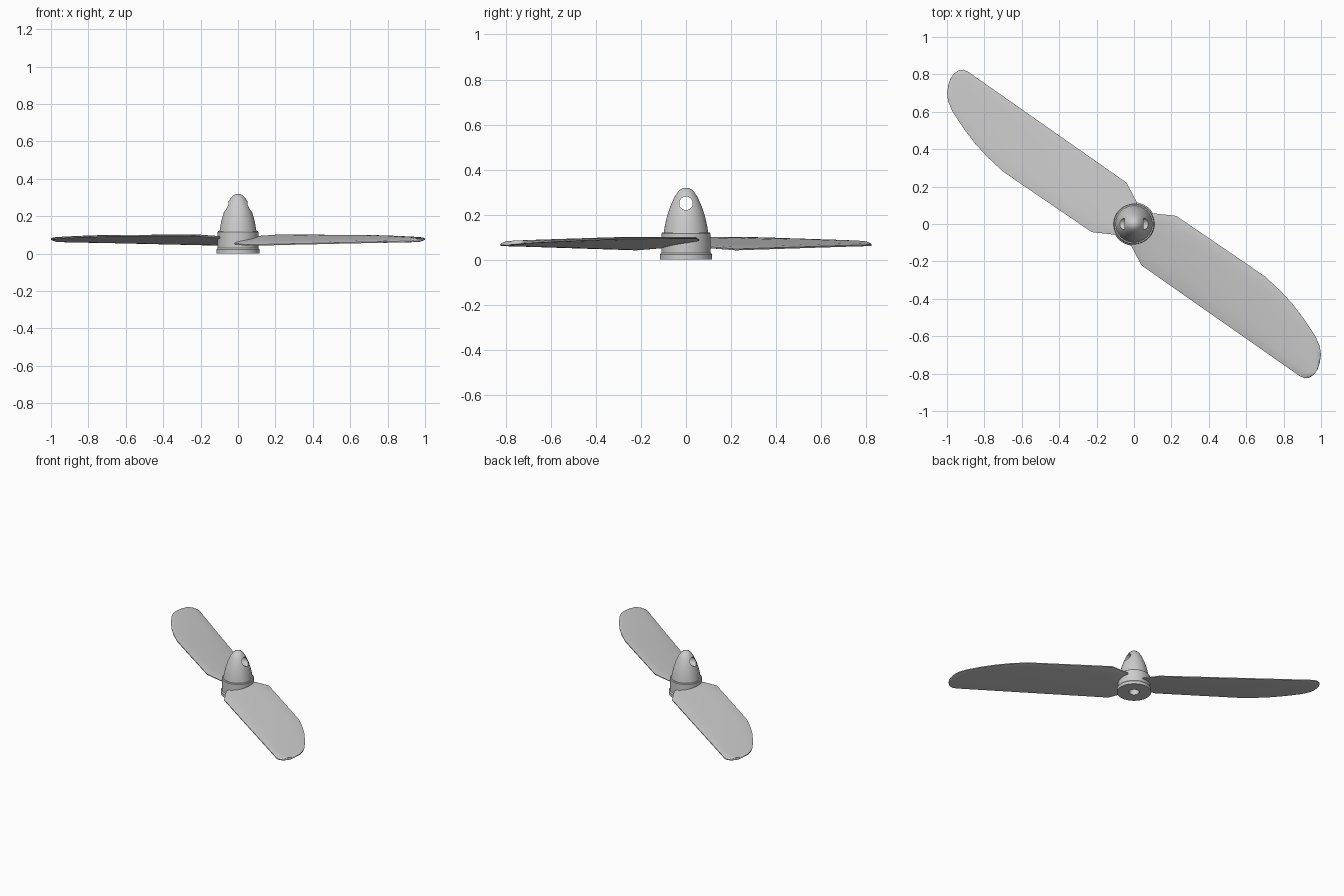
import bpy, bmesh, math
from mathutils import Vector

if "Cube" in bpy.data.objects:
    bpy.data.objects.remove(bpy.data.objects["Cube"])


def finish(bm, name, angle=30):
    bmesh.ops.remove_doubles(bm, verts=bm.verts, dist=1e-5)
    bmesh.ops.recalc_face_normals(bm, faces=bm.faces)
    me = bpy.data.meshes.new(name)
    bm.to_mesh(me)
    bm.free()
    ob = bpy.data.objects.new(name, me)
    bpy.context.collection.objects.link(ob)
    smooth(ob, angle)
    return ob


def smooth(ob, angle=30):
    bpy.ops.object.select_all(action='DESELECT')
    ob.select_set(True)
    bpy.context.view_layer.objects.active = ob
    bpy.ops.object.shade_smooth_by_angle(angle=math.radians(angle))


def lathe(name, profile, steps=64):
    bm = bmesh.new()
    vs = [bm.verts.new((r, 0, z)) for r, z in profile]
    es = [bm.edges.new(p) for p in zip(vs, vs[1:])]
    bmesh.ops.spin(bm, geom=vs + es, cent=(0, 0, 0), axis=(0, 0, 1),
                   angle=math.tau, steps=steps)
    return finish(bm, name)


# Hub with base flange and blind shaft bore
lathe("hub", [(0, .09), (.035, .09), (.035, 0), (.116, 0), (.116, .022),
              (.109, .03), (.109, .115), (.105, .12), (0, .12)])

# Bullet-shaped spinner
spinner = lathe("spinner", [(0, .118), (.099, .118), (.093, .155), (.085, .19),
                            (.075, .222), (.064, .25), (.052, .276), (.038, .298),
                            (.024, .312), (.011, .318), (0, .319)])

# Cross hole through the spinner
bpy.ops.mesh.primitive_cylinder_add(vertices=40, radius=.03, depth=.4,
                                    location=(0, 0, .25), rotation=(0, math.pi / 2, 0))
cutter = bpy.context.object
cutter.name = "cross_hole_cutter"
cutter.hide_render = True
mod = spinner.modifiers.new("cross_hole", 'BOOLEAN')
mod.operation, mod.solver, mod.object = 'DIFFERENCE', 'EXACT', cutter
smooth(spinner)
bpy.ops.object.modifier_apply(modifier=mod.name)
bpy.data.objects.remove(cutter)
smooth(spinner)

# Blade stations: distance along the blade, front edge, rear edge
STATIONS = [(.05, -.102, .105), (.16, -.158, .165), (.45, -.158, .169),
            (.734, -.158, .172), (.85, -.158, .156), (.943, -.158, .135),
            (1.04, -.158, .104), (1.14, -.158, .064), (1.19, -.158, .033),
            (1.22, -.153, .001), (1.24, -.135, -.04), (1.25, -.105, -.075)]
N = 12
ANGLE = math.radians(-35)
U = Vector((math.cos(ANGLE), math.sin(ANGLE), 0))
V = Vector((-U.y, U.x, 0))


def section(u, front, rear):
    t = max(0, (u - .16) / 1.09)
    slope, mid = .165 - .085 * t, .07 + .007 * t
    top, bottom = [], []
    for i in range(N + 1):
        f = i / N
        v = front + (rear - front) * f
        arch = math.sqrt(max(0, 4 * f * (1 - f)))
        half = .003 + .007 * arch
        z = mid + slope * v + .003 * arch
        p = U * u + V * v
        top.append((p.x, p.y, z + half))
        bottom.append((p.x, p.y, z - half))
    return top + bottom[::-1]


# Twisted blade lofted through its stations, and its opposite twin
bm = bmesh.new()
rings = [[bm.verts.new(p) for p in section(*s)] for s in STATIONS]
for a, b in zip(rings, rings[1:]):
    for i in range(len(a)):
        j = (i + 1) % len(a)
        bm.faces.new((a[i], a[j], b[j], b[i]))
bm.faces.new(rings[0])
bm.faces.new(rings[-1])
blade = finish(bm, "blade_right", 35)
twin = blade.copy()
twin.name = "blade_left"
twin.rotation_euler.z = math.pi
bpy.context.collection.objects.link(twin)
